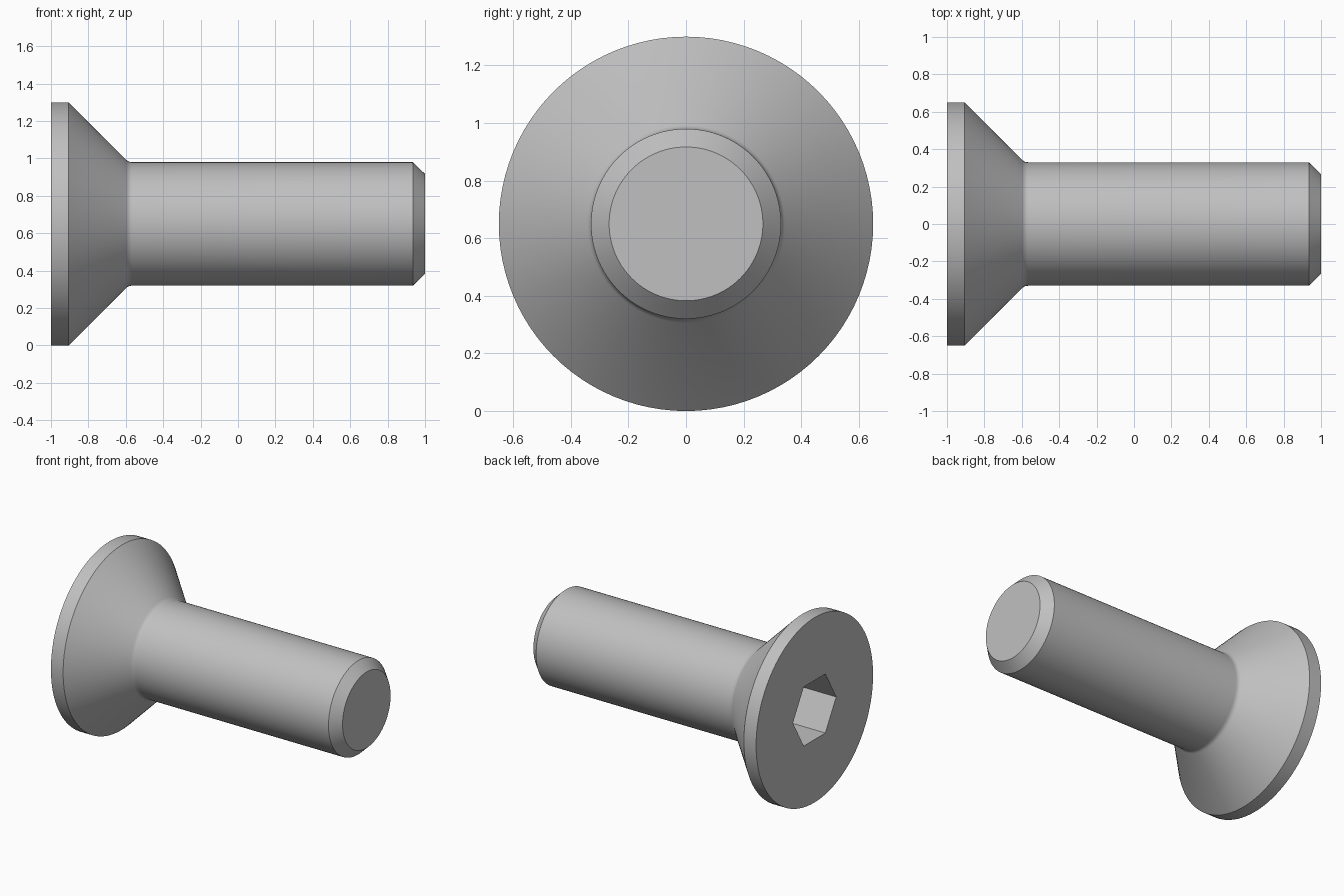
import bpy, bmesh, math
from mathutils import Vector

cube = bpy.data.objects.get("Cube")
if cube:
    bpy.data.objects.remove(cube, do_unlink=True)

SIDES = 96
CENTRE_Z = 0.65
HEAD_R, SHAFT_R, TIP_R = 0.65, 0.33, 0.267
SOCKET_R, SOCKET_DEPTH = 0.24, 0.26
FILLET = 0.045

steel = bpy.data.materials.new("steel_grey")
steel.use_nodes = True
colour = (0.53, 0.53, 0.53, 1)
steel.diffuse_color = colour
steel.node_tree.nodes["Principled BSDF"].inputs["Base Color"].default_value = colour

bm = bmesh.new()


def ring(x, radius, sides):
    """Closed loop of vertices around the screw axis."""
    angles = [math.tau * i / sides for i in range(sides)]
    return [bm.verts.new((x, radius * math.cos(a), CENTRE_Z + radius * math.sin(a)))
            for a in angles]


def bridge(a, b):
    """Wall of quads between two matching loops."""
    n = len(a)
    for i in range(n):
        j = (i + 1) % n
        bm.faces.new((a[i], a[j], b[j], b[i]))


# Lathe profile: rim, 45 degree countersink, fillet, shaft, chamfered tip
rim_x = -0.905
neck_x = rim_x + HEAD_R - SHAFT_R
arc_end = neck_x + FILLET * math.tan(math.pi / 8)
profile = [(-1, HEAD_R), (rim_x, HEAD_R)]
for i in range(5):
    a = math.pi / 4 * (1 - i / 4)
    profile.append((arc_end - FILLET * math.sin(a),
                    SHAFT_R + FILLET * (1 - math.cos(a))))
profile += [(0.935, SHAFT_R), (1, TIP_R)]

loops = [ring(x, r, SIDES) for x, r in profile]
for a, b in zip(loops, loops[1:]):
    bridge(a, b)
bm.faces.new(loops[-1])

# Hexagonal socket sunk into the head
mouth = ring(-1, SOCKET_R, 6)
floor = ring(-1 + SOCKET_DEPTH, SOCKET_R, 6)
bridge(mouth, floor)
bm.faces.new(floor)

# Flat head face, split into six sectors around the socket mouth
step = SIDES // 6
for k in range(6):
    arc = [loops[0][(k * step + i) % SIDES] for i in range(step + 1)]
    bm.faces.new(arc + [mouth[(k + 1) % 6], mouth[k]])

bmesh.ops.recalc_face_normals(bm, faces=bm.faces[:])
mesh = bpy.data.meshes.new("countersunk_screw")
bm.to_mesh(mesh)
bm.free()
mesh.materials.append(steel)

screw = bpy.data.objects.new("countersunk_screw", mesh)
bpy.context.collection.objects.link(screw)
bpy.ops.object.select_all(action="DESELECT")
screw.select_set(True)
bpy.context.view_layer.objects.active = screw
bpy.ops.object.shade_smooth_by_angle(angle=math.radians(30))
